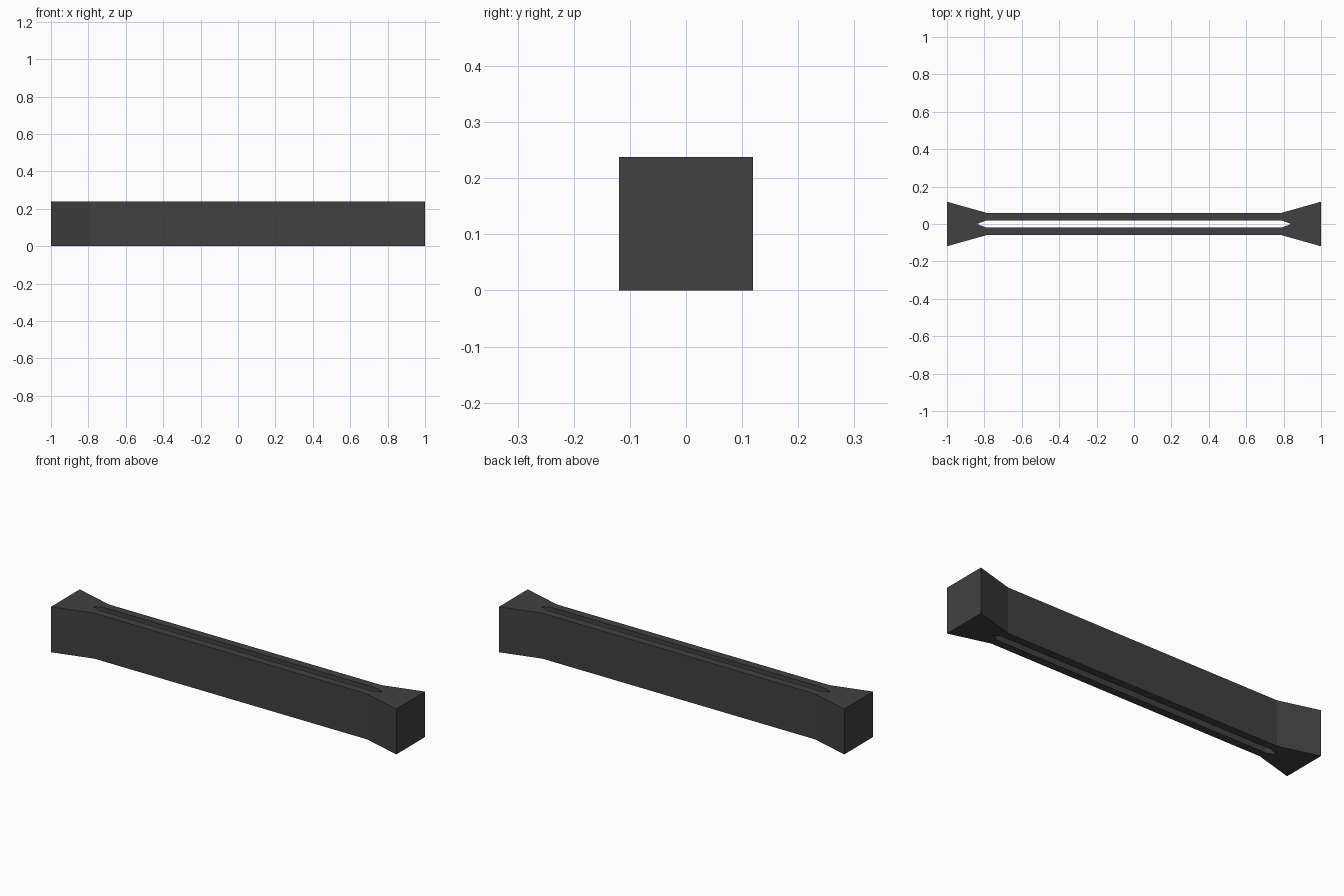
import bpy, bmesh

if "Cube" in bpy.data.objects:
    bpy.data.objects.remove(bpy.data.objects["Cube"])

H = 0.238  # height of the bar

mat = bpy.data.materials.new("dark grey")
mat.diffuse_color = (0.053, 0.053, 0.053, 1)
mat.use_nodes = True
mat.node_tree.nodes["Principled BSDF"].inputs["Base Color"].default_value = mat.diffuse_color

# plan outline of one quarter: flared end and half of a rail beside the slot
flare = [(0.84, 0), (1, 0), (1, 0.119), (0.79, 0.06), (0.79, 0.019)]
rail = [(0, 0.019), (0.79, 0.019), (0.79, 0.06), (0, 0.06)]

bm = bmesh.new()
for sx in (1, -1):
    for sy in (1, -1):
        for outline in (flare, rail):
            bm.faces.new([bm.verts.new((x * sx, y * sy, 0)) for x, y in outline])
bmesh.ops.remove_doubles(bm, verts=bm.verts[:], dist=1e-4)

# merge coplanar pieces, then raise the plan to full height
bmesh.ops.recalc_face_normals(bm, faces=bm.faces[:])
bmesh.ops.dissolve_limit(bm, angle_limit=0.01, verts=bm.verts[:], edges=bm.edges[:])
base = bm.faces[:]
ret = bmesh.ops.extrude_face_region(bm, geom=base, use_keep_orig=True)
top = [g for g in ret["geom"] if isinstance(g, bmesh.types.BMVert)]
bmesh.ops.translate(bm, verts=top, vec=(0, 0, H))
bmesh.ops.recalc_face_normals(bm, faces=bm.faces[:])

mesh = bpy.data.meshes.new("slotted_bar")
bm.to_mesh(mesh)
bm.free()
mesh.materials.append(mat)
obj = bpy.data.objects.new("slotted_bar", mesh)
bpy.context.collection.objects.link(obj)
